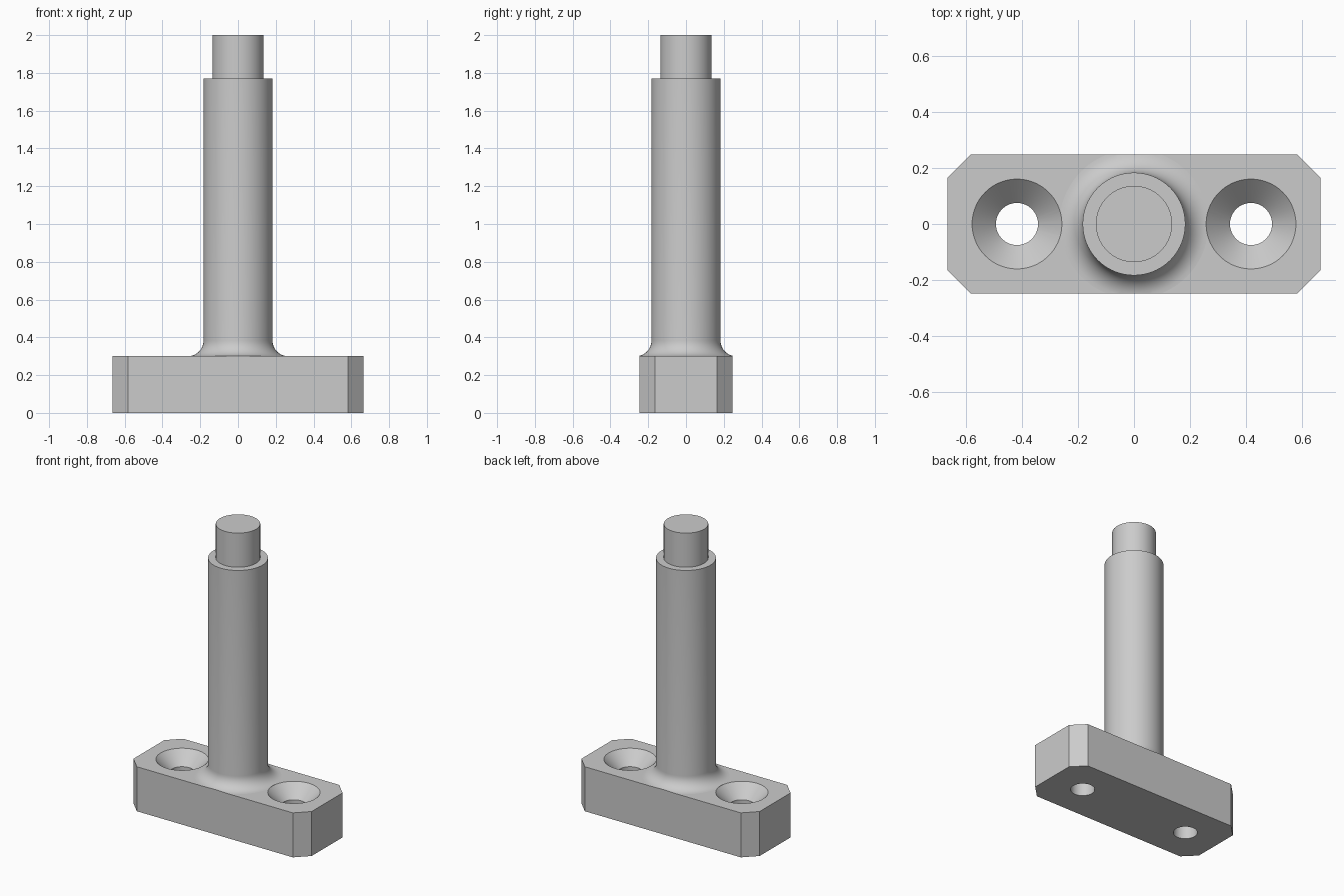
import bpy
import bmesh
from math import cos, sin, pi, radians

HALF_X, HALF_Y, PLATE_H, CHAMFER = 0.665, 0.247, 0.30, 0.083
POST_R, PIN_R, FILLET = 0.183, 0.136, 0.083
SHOULDER_Z, TOP_Z = 1.77, 2.0
HOLE_X, HOLE_R, SINK_R = 0.417, 0.075, 0.16
SIDES = 72

old = bpy.data.objects.get("Cube")
if old:
    bpy.data.objects.remove(old, do_unlink=True)

steel = bpy.data.materials.new("plain grey steel")
steel.use_nodes = True
steel.diffuse_color = (0.6, 0.6, 0.6, 1)
steel.node_tree.nodes["Principled BSDF"].inputs["Base Color"].default_value = (0.6, 0.6, 0.6, 1)


def loft(name, rings):
    """Solid made by joining equal rings of points, capped at both ends."""
    bm = bmesh.new()
    loops = [[bm.verts.new(p) for p in ring] for ring in rings]
    n = len(loops[0])
    for a, b in zip(loops, loops[1:]):
        for i in range(n):
            j = (i + 1) % n
            bm.faces.new((a[i], a[j], b[j], b[i]))
    bm.faces.new(loops[0][::-1])
    bm.faces.new(loops[-1])
    bmesh.ops.recalc_face_normals(bm, faces=bm.faces)
    mesh = bpy.data.meshes.new(name)
    bm.to_mesh(mesh)
    bm.free()
    mesh.materials.append(steel)
    obj = bpy.data.objects.new(name, mesh)
    bpy.context.collection.objects.link(obj)
    return obj


def lathe(name, profile, x=0):
    """Turned solid from (radius, height) points."""
    turns = [2 * pi * i / SIDES for i in range(SIDES)]
    return loft(name, [[(x + r * cos(t), r * sin(t), z) for t in turns] for r, z in profile])


def prism(name, outline, low, high):
    return loft(name, [[(x, y, z) for x, y in outline] for z in (low, high)])


# Oversized slab, trimmed later by the plate outline
bracket = prism("post_bracket", [(-1, -1), (1, -1), (1, 1), (-1, 1)], -0.2, PLATE_H)

# Post with a flared foot and a stepped pin on top
flare = [(POST_R + FILLET * (1 - cos(a)), PLATE_H + FILLET * (1 - sin(a)))
         for a in (pi / 2 * (1 - i / 10) for i in range(11))]
post = lathe("post", [(flare[0][0], 0.1)] + flare
             + [(POST_R, SHOULDER_Z), (PIN_R, SHOULDER_Z), (PIN_R, TOP_Z)])

# Plate outline with chamfered corners
cx, cy = HALF_X - CHAMFER, HALF_Y - CHAMFER
quarter = [(HALF_X, cy), (cx, HALF_Y)]
half = quarter + [(-x, y) for x, y in quarter[::-1]]
outline = prism("plate_outline", half + [(-x, -y) for x, y in half], 0, TOP_Z + 0.5)

# Countersunk screw holes
sink = [(HOLE_R, -0.4), (HOLE_R, PLATE_H - (SINK_R - HOLE_R)), (SINK_R, PLATE_H), (SINK_R, PLATE_H + 0.1)]
holes = [lathe("screw_hole_" + side, sink, x) for side, x in (("left", HOLE_X), ("right", -HOLE_X))]

# Join, trim and drill
steps = [(post, "UNION"), (outline, "INTERSECT")] + [(h, "DIFFERENCE") for h in holes]
for tool, operation in steps:
    tool.hide_render = True
    mod = bracket.modifiers.new(tool.name, "BOOLEAN")
    mod.operation, mod.object, mod.solver = operation, tool, "EXACT"
bpy.context.view_layer.update()
final = bpy.data.meshes.new_from_object(bracket.evaluated_get(bpy.context.evaluated_depsgraph_get()))
bracket.modifiers.clear()
bracket.data = final
for tool, _ in steps:
    bpy.data.objects.remove(tool, do_unlink=True)

# Smooth the turned surfaces, keep level faces flat and corners sharp
bm = bmesh.new()
bm.from_mesh(final)
for f in bm.faces:
    f.smooth = abs(f.normal.z) < 0.999
    f.material_index = 0
for e in bm.edges:
    e.smooth = e.calc_face_angle(pi) < radians(30)
bm.to_mesh(final)
bm.free()
final.materials.clear()
final.materials.append(steel)
